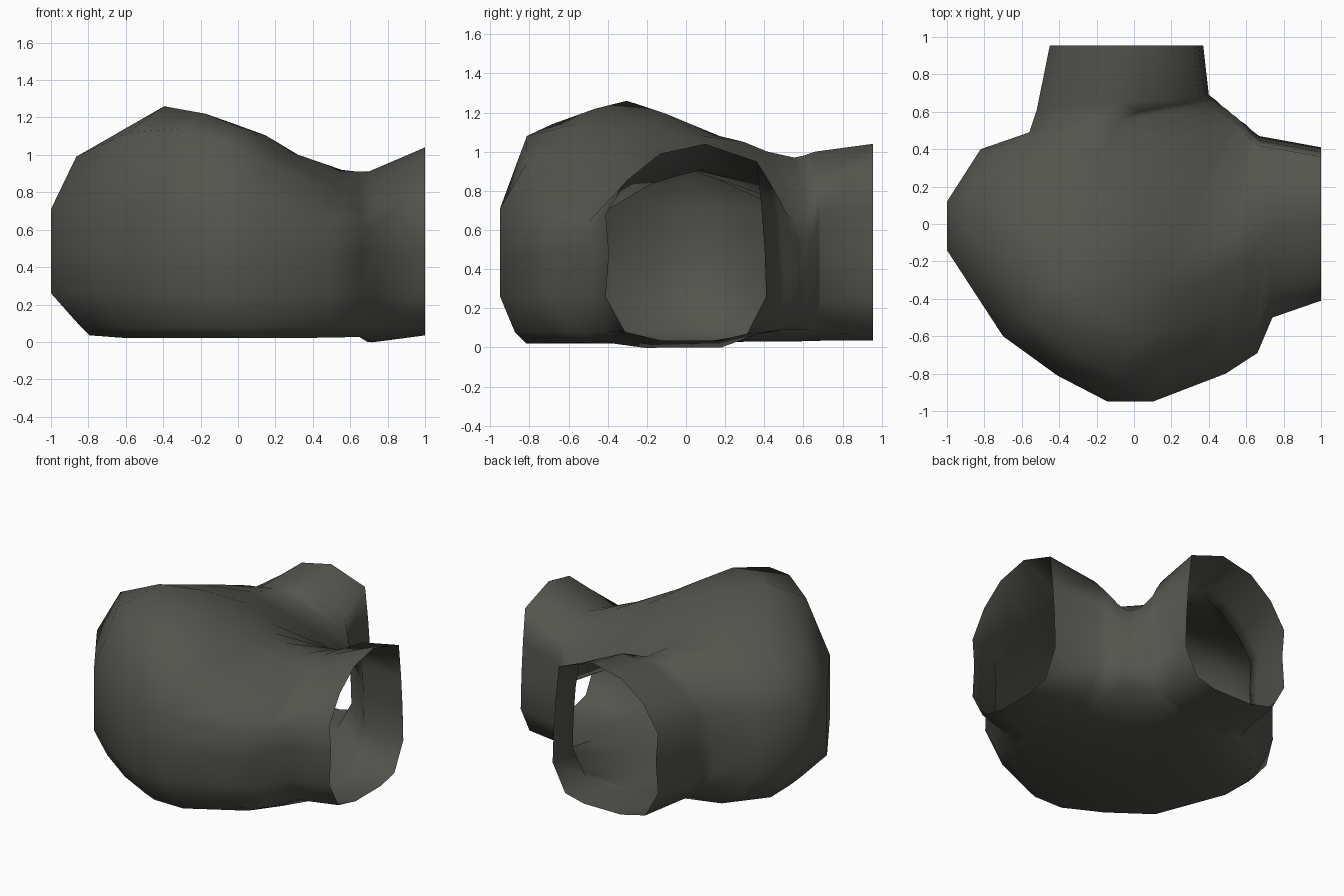
import bpy, bmesh

if "Cube" in bpy.data.objects:
    bpy.data.objects.remove(bpy.data.objects["Cube"])

# Cross-sections as (distance from inner wall to outer wall, height).
# Points 4 to 7 are the roof; their heights come from the stations.
RIM = [(.12, .07), (0, .26), (.01, .5), (.03, .72), (.06, 0), (.38, 0), (.66, 0), (.86, 0),
       (1, .68), (.98, .48), (1, .26), (.88, .08), (.65, .035), (.3, .035)]
CHAMBER = [(.04, .09), (0, .22), (0, .38), (0, .54), (.03, 0), (.42, 0), (.75, 0), (.91, 0),
           (1, .71), (1, .48), (1, .26), (.95, .08), (.91, .02), (.3, .03)]

# Stations fan around the inside corner:
# inner xy, outer xy, chamber blend, roof heights from inner wall to outer wall
STATIONS = [
    (1, .41, 1, -.41, 0, .95, 1.04, .99, .86),
    (.67, .47, .74, -.50, .2, .86, .91, .83, .72),
    (.63, .50, .66, -.69, .5, .81, .91, .80, .70),
    (.60, .53, .49, -.80, .8, .75, .92, .83, .73),
    (.57, .55, .10, -.95, 1, .70, .97, 1.0, .94),
    (.55, .57, -.14, -.95, 1, .67, 1.02, 1.14, 1.08),
    (.535, .58, -.41, -.81, 1, .66, 1.06, 1.22, 1.14),
    (.52, .59, -.70, -.60, 1, .66, 1.08, 1.26, 1.12),
    (.50, .61, -1, -.14, 1, .67, 1.05, 1.06, .99),
    (.47, .63, -1, .12, 1, .70, 1.0, .98, .90),
    (.44, .66, -.82, .40, .8, .75, .97, .93, .82),
    (.42, .675, -.56, .49, .4, .81, .98, .93, .82),
    (.40, .69, -.52, .61, .2, .86, 1.0, .95, .84),
    (.37, .955, -.45, .955, 0, .95, 1.04, .99, .86)]
NECK = 1        # the floor dips lowest here
BACK_WALL = 8   # from here on the outer wall's foot is set further in


def section(i, ix, iy, ox, oy, blend, *roof):
    pts = []
    for k, ((t0, z0), (t1, z1)) in enumerate(zip(RIM, CHAMBER)):
        t = t0 + (t1 - t0) * blend
        z = z0 + (z1 - z0) * blend
        if k < 4:
            z = min(z, roof[0] - .1)
        elif k < 8:
            z = roof[k - 4]
        elif k == 8:
            z = min(z, roof[3] - .08)
        elif k > 10:
            if i == NECK and k > 11:
                z -= .034
            if i >= BACK_WALL and k < 13:
                t -= .05 * blend
                z += .015 * blend
        pts.append((ix + (ox - ix) * t, iy + (oy - iy) * t, z))
    # extra roof point that rounds the dome
    a, b = pts[5], pts[6]
    pts.insert(6, ((a[0] + b[0]) / 2, (a[1] + b[1]) / 2, (a[2] + b[2]) / 2 + .025 * blend))
    return pts


# Cave tunnel: thin shell lofted through the stations, open at both ends
bm = bmesh.new()
rings = [[bm.verts.new(p) for p in section(i, *s)] for i, s in enumerate(STATIONS)]
n = len(rings[0])
for a, b in zip(rings, rings[1:]):
    for k in range(n):
        j = (k + 1) % n
        bm.faces.new((a[k], a[j], b[j], b[k]))
bmesh.ops.recalc_face_normals(bm, faces=bm.faces)
for f in bm.faces:
    f.smooth = True
# make sure the floor faces down (outward)
low = min(bm.faces, key=lambda f: f.calc_center_median().z)
if low.normal.z > 0:
    bmesh.ops.reverse_faces(bm, faces=bm.faces)

mesh = bpy.data.meshes.new("cave_tunnel")
bm.to_mesh(mesh)
bm.free()
rock = bpy.data.materials.new("dark_rock")
rock.diffuse_color = (.09, .09, .078, 1)
rock.use_nodes = True
rock.node_tree.nodes["Principled BSDF"].inputs["Base Color"].default_value = rock.diffuse_color
mesh.materials.append(rock)
obj = bpy.data.objects.new("cave_tunnel", mesh)
bpy.context.collection.objects.link(obj)
